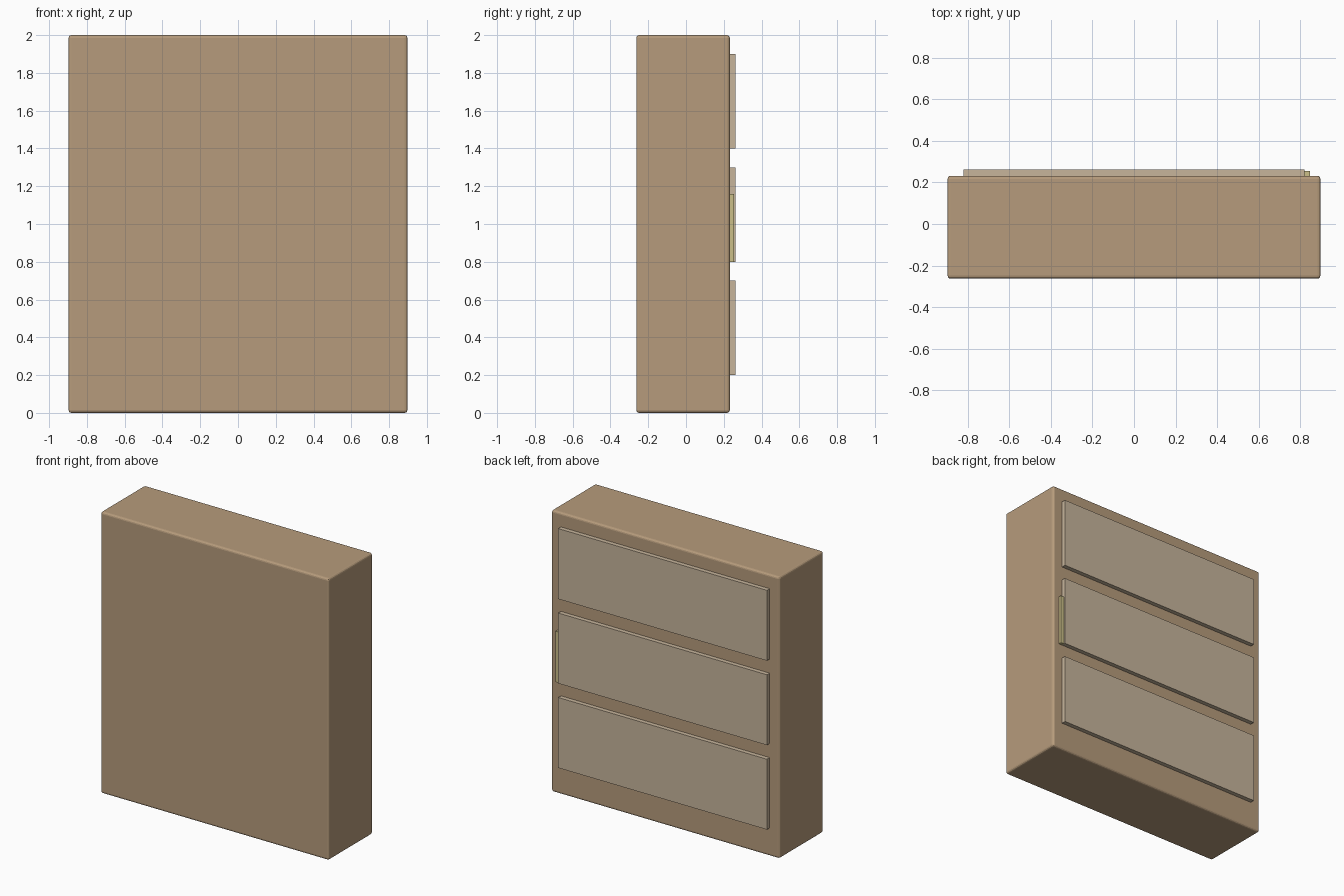
import bpy

if "Cube" in bpy.data.objects:
    bpy.data.objects.remove(bpy.data.objects["Cube"])


def material(name, color):
    m = bpy.data.materials.new(name)
    m.diffuse_color = color
    m.use_nodes = True
    m.node_tree.nodes["Principled BSDF"].inputs["Base Color"].default_value = m.diffuse_color
    return m


def box(name, lo, hi, mat, bevel=0.0):
    bpy.ops.mesh.primitive_cube_add(size=1, location=[(a + b) / 2 for a, b in zip(lo, hi)])
    ob = bpy.context.object
    ob.name = name
    ob.scale = [b - a for a, b in zip(lo, hi)]
    bpy.ops.object.transform_apply(location=False, rotation=False, scale=True)
    ob.data.materials.append(mat)
    if bevel:
        mod = ob.modifiers.new("rounded_edges", 'BEVEL')
        mod.width = bevel
        mod.segments = 3
    return ob


wood = material("wood", (0.47, 0.33, 0.20, 1))
panel_wood = material("panel_wood", (0.57, 0.46, 0.33, 1))
brass = material("brass", (0.60, 0.52, 0.25, 1))

# Cabinet body with softly rounded edges
box("cabinet_body", (-0.897, -0.263, 0), (0.897, 0.232, 2), wood, 0.015)

# Three raised panels on the back face
for i, z in enumerate((0.2, 0.8, 1.4)):
    box(f"panel_{i + 1}", (-0.82, 0.222, z), (0.82, 0.263, z + 0.5), panel_wood)

# Slim handle beside the middle panel
box("handle", (0.80, 0.222, 0.8), (0.848, 0.254, 1.16), brass)
